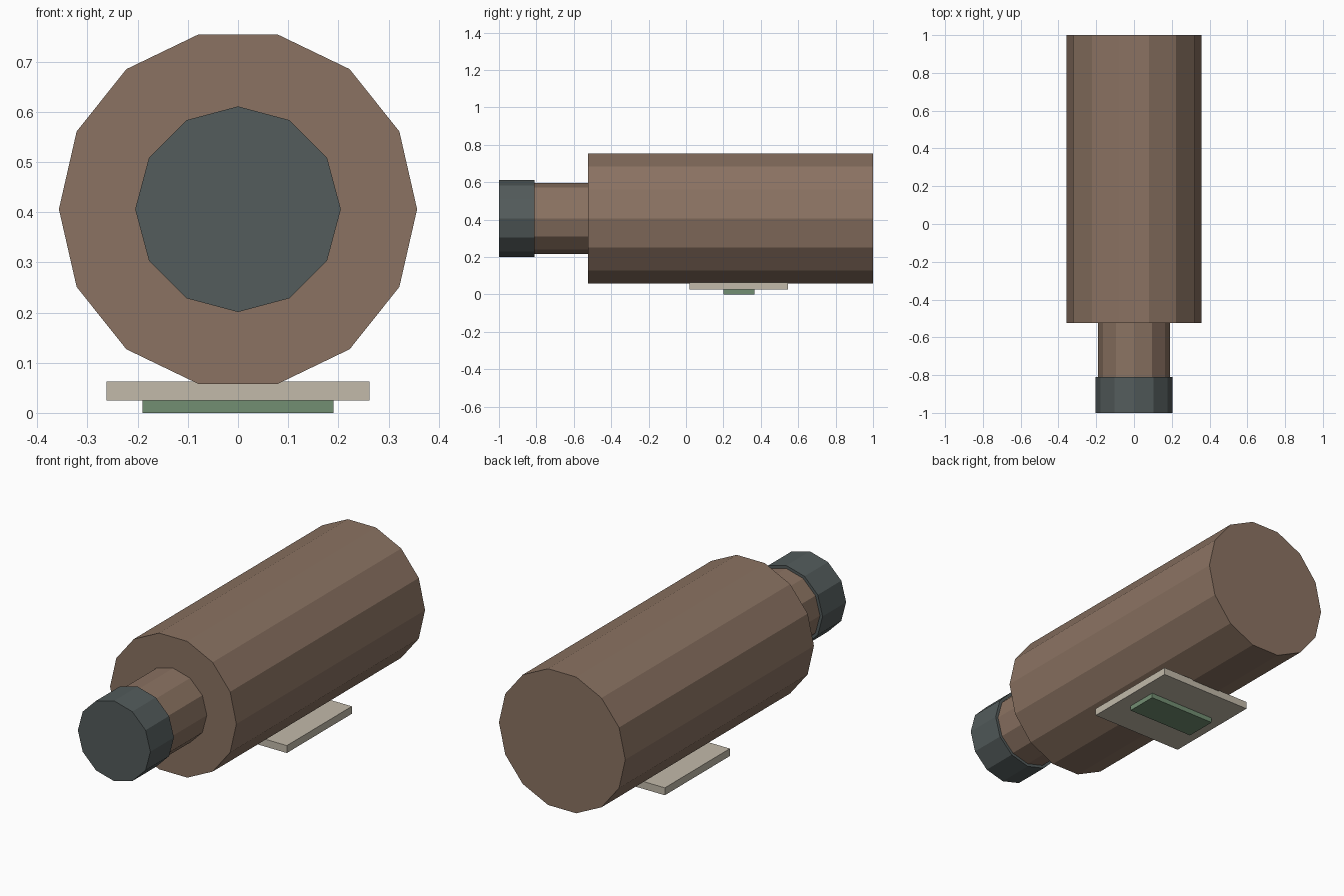
import bpy
import math
from mathutils import Matrix

cube = bpy.data.objects.get("Cube")
if cube:
    bpy.data.objects.remove(cube, do_unlink=True)

AXIS_Z = 0.406


def material(name, r, g, b):
    mat = bpy.data.materials.new(name)
    mat.use_nodes = True
    mat.diffuse_color = (r, g, b, 1)
    mat.node_tree.nodes["Principled BSDF"].inputs["Base Color"].default_value = (r, g, b, 1)
    return mat


def finish(name, mat):
    obj = bpy.context.object
    obj.name = obj.data.name = name
    obj.data.materials.append(mat)
    return obj


def barrel(name, sides, radius, y0, y1, first_angle, mat):
    """Flat-sided cylinder along y; first_angle is measured from +x towards +z."""
    bpy.ops.mesh.primitive_cylinder_add(vertices=sides, radius=radius, depth=y1 - y0,
                                        location=(0, (y0 + y1) / 2, AXIS_Z))
    obj = finish(name, mat)
    # The primitive starts with a vertex on its local +y
    turn = Matrix.Rotation(first_angle - math.pi / 2, 4, "Z")
    obj.data.transform(Matrix.Rotation(math.pi / 2, 4, "X") @ turn)


def slab(name, half_width, y0, y1, z0, z1, mat):
    bpy.ops.mesh.primitive_cube_add(size=1, location=(0, (y0 + y1) / 2, (z0 + z1) / 2))
    obj = finish(name, mat)
    obj.data.transform(Matrix.Diagonal((2 * half_width, y1 - y0, z1 - z0, 1)))


brown = material("warm brown", 0.258, 0.171, 0.122)
slate = material("dark slate", 0.087, 0.106, 0.106)
stone = material("pale stone", 0.54, 0.49, 0.4)
green = material("muted green", 0.171, 0.275, 0.171)

# Main barrel, narrow neck and end cap
barrel("body", 14, 0.357, -0.523, 1.0, 0, brown)
barrel("neck", 12, 0.19, -0.82, -0.51, 0, brown)
barrel("end_cap", 12, 0.205, -1.0, -0.81, 0, slate)

# Mounting plate with its foot below
slab("mount_plate", 0.262, 0.02, 0.545, 0.025, 0.063, stone)
slab("mount_foot", 0.19, 0.2, 0.365, 0.0, 0.026, green)
